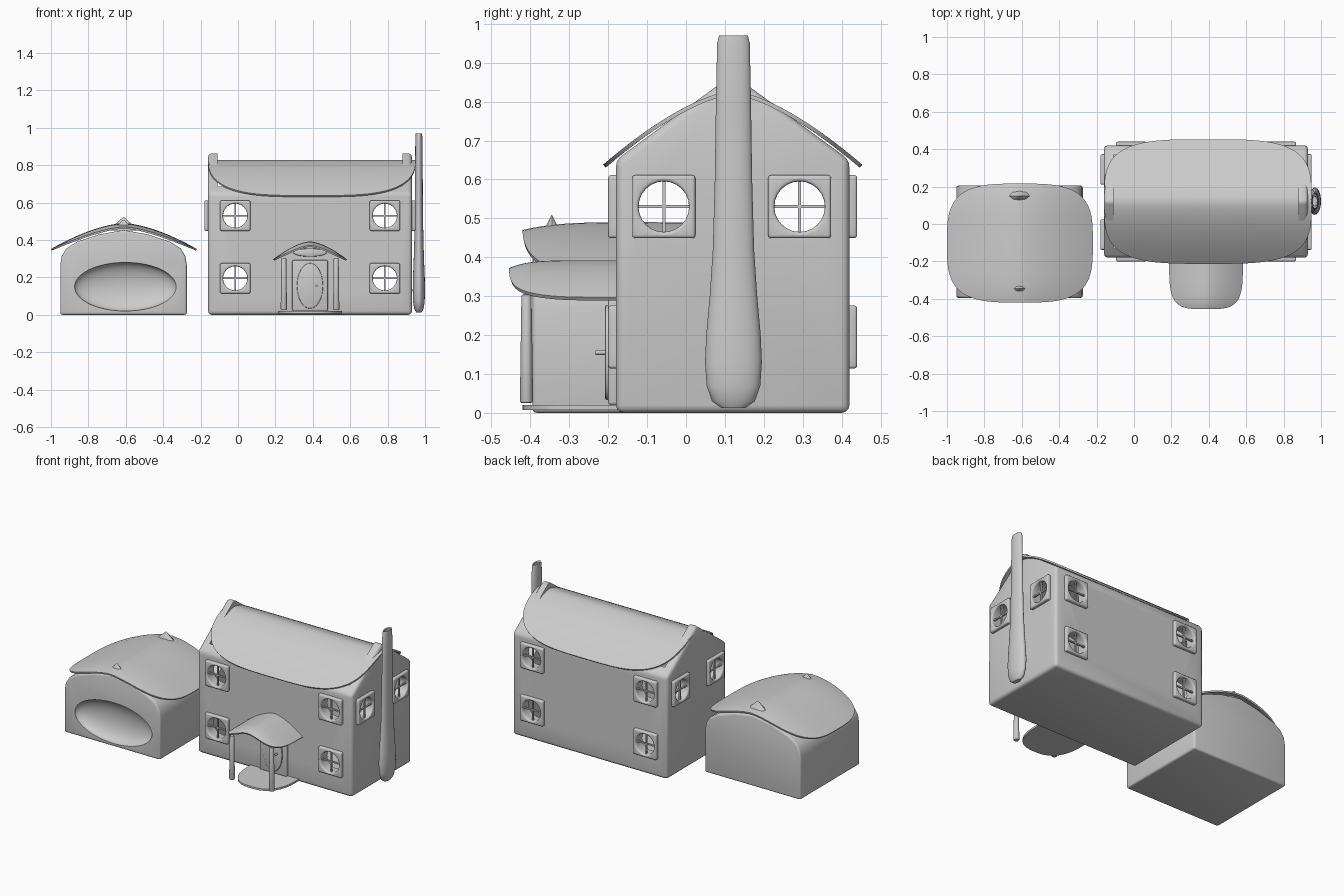
import bpy, bmesh, math
from mathutils import Matrix, Vector

cube = bpy.data.objects.get("Cube")
if cube:
    bpy.data.objects.remove(cube)

GREY = (0.6, 0.6, 0.6, 1)
mat = bpy.data.materials.new("plain_grey")
mat.use_nodes = True
mat.diffuse_color = GREY
for node in mat.node_tree.nodes:
    if node.type == 'BSDF_PRINCIPLED':
        node.inputs["Base Color"].default_value = GREY
        node.inputs["Roughness"].default_value = 0.8

parts = []


def add(name, bm, part=True):
    """Turn a bmesh into an object; parts get the material, cutters do not."""
    if part:
        bm.normal_update()
    me = bpy.data.meshes.new(name)
    bm.to_mesh(me)
    bm.free()
    ob = bpy.data.objects.new(name, me)
    bpy.context.collection.objects.link(ob)
    if part:
        me.materials.append(mat)
        parts.append(ob)
    else:
        ob.hide_render = True
    return ob


def bake(ob):
    """Apply every modifier on the object."""
    bpy.context.view_layer.update()
    dg = bpy.context.evaluated_depsgraph_get()
    me = bpy.data.meshes.new_from_object(ob.evaluated_get(dg))
    ob.modifiers.clear()
    ob.data = me


def bevel(ob, width, segments=3):
    m = ob.modifiers.new("round", 'BEVEL')
    m.width, m.segments, m.limit_method = width, segments, 'ANGLE'
    bake(ob)


def cut(ob, cutter):
    m = ob.modifiers.new("cut", 'BOOLEAN')
    m.operation, m.solver, m.object = 'DIFFERENCE', 'EXACT', cutter
    bake(ob)
    bpy.data.objects.remove(cutter)


def box_bm(lo, hi, bm=None):
    bm = bm or bmesh.new()
    lo, hi = Vector(lo), Vector(hi)
    bmesh.ops.create_cube(bm, size=1, matrix=Matrix.Translation((lo + hi) / 2)
                          @ Matrix.Diagonal((*(hi - lo), 1)))
    return bm


def cyl_bm(centre, r1, r2, depth, axis='Z', segs=24, scale=(1, 1, 1)):
    rot = {'Z': Matrix(), 'Y': Matrix.Rotation(math.pi / 2, 4, 'X'),
           'X': Matrix.Rotation(math.pi / 2, 4, 'Y')}[axis]
    bm = bmesh.new()
    bmesh.ops.create_cone(bm, cap_ends=True, segments=segs, radius1=r1, radius2=r2, depth=depth,
                          matrix=Matrix.Translation(centre) @ Matrix.Diagonal((*scale, 1)) @ rot)
    return bm


def prism_bm(profile, vec):
    """Extrude a closed outline along a vector."""
    bm = bmesh.new()
    face = bm.faces.new([bm.verts.new(p) for p in profile])
    ext = bmesh.ops.extrude_face_region(bm, geom=[face])
    bmesh.ops.translate(bm, vec=vec, verts=[g for g in ext["geom"] if isinstance(g, bmesh.types.BMVert)])
    bmesh.ops.recalc_face_normals(bm, faces=bm.faces)
    return bm


def shell(name, centre, half, power, height, thick=0.01, vmax=1.0, n=28):
    """Thin curved sheet with a rounded-rectangle outline."""
    bm = bmesh.new()
    rows = []
    for j in range(n + 1):
        row = []
        for i in range(n + 1):
            u, v = 2 * i / n - 1, -1 + (1 + vmax) * j / n
            norm = (abs(u) ** power + abs(v) ** power) ** (1 / power)
            k = max(abs(u), abs(v)) / norm if norm > 1e-6 else 1
            u, v = u * k, v * k
            row.append(bm.verts.new((centre[0] + half[0] * u, centre[1] + half[1] * v, height(u, v))))
        rows.append(row)
    for j in range(n):
        for i in range(n):
            bm.faces.new((rows[j][i], rows[j][i + 1], rows[j + 1][i + 1], rows[j + 1][i]))
    ob = add(name, bm)
    m = ob.modifiers.new("thickness", 'SOLIDIFY')
    m.thickness, m.offset = thick, -1
    bake(ob)
    return ob


# House walls: rounded gabled block, hollowed out
X0, X1, Y0, Y1, YC = -0.16, 0.93, -0.18, 0.42, 0.12
gable = [(Y0, 0), (Y1, 0), (Y1, 0.65), (YC, 0.87), (Y0, 0.65)]
house = add("house_walls", prism_bm([(X0, y, z) for y, z in gable], (X1 - X0, 0, 0)))
bevel(house, 0.02)
cut(house, add("room_cutter", box_bm((X0 + .05, Y0 + .05, .05), (X1 - .05, Y1 - .05, 1.2)), False))

# Window openings and frames
R = 0.065
FRONT_X, SIDE_Y, LOW, HIGH = (-0.015, 0.785), (-0.057, 0.292), 0.195, 0.53


def window(name, loc, turn):
    place = Matrix.Translation(loc) @ Matrix.Rotation(turn, 4, 'Z')
    bm = bmesh.new()
    n, half, rings = 24, 0.081, []
    for y, inner in ((-.02, False), (-.02, True), (.03, True), (.03, False)):
        ring = []
        for i in range(n):
            a = math.tau * i / n
            c, s = math.cos(a), math.sin(a)
            r = R if inner else half / max(abs(c), abs(s))
            ring.append(bm.verts.new((r * c, y, r * s)))
        rings.append(ring)
    for k in range(4):
        a, b = rings[k], rings[(k + 1) % 4]
        for i in range(n):
            j = (i + 1) % n
            bm.faces.new((a[i], a[j], b[j], b[i]))
    bmesh.ops.recalc_face_normals(bm, faces=bm.faces)
    bm.transform(place)
    bevel(add(name + "_frame", bm), 0.009)
    bars = box_bm((-R, -.006, -.004), (R, .004, .004))
    box_bm((-.004, -.005, -R), (.004, .005, R), bars)
    bars.transform(place)
    add(name + "_bars", bars)


for x in FRONT_X:
    for z in (LOW, HIGH):
        cut(house, add("hole", cyl_bm((x, YC, z), R, R, 1, 'Y'), False))
        window("front_window", (x, Y0, z), 0)
        window("back_window", (x, Y1, z), math.pi)
for y in SIDE_Y:
    cut(house, add("hole", cyl_bm((.385, y, HIGH), R, R, 1.5, 'X'), False))
    window("left_window", (X1, y, HIGH), math.pi / 2)
    window("right_window", (X0, y, HIGH), -math.pi / 2)

# House roof: soft saddle with rounded corners
shell("house_roof", (0.395, YC), (0.555, 0.333), 3.6, lambda u, v: 0.828 - 0.19 * abs(v) ** 1.5)

# Chimney: flattened column, wide at the foot, open at the top
outline = [(.012, .03), (.03, .055), (.07, .069), (.13, .073), (.2, .07), (.3, .061), (.42, .053),
           (.6, .048), (.8, .045), (.95, .042), (.97, .037), (.965, .027), (.7, .024)]
bm = bmesh.new()
prev = None
for z, r in outline:
    ring = [bm.verts.new((0.967 + .45 * r * math.cos(a), 0.122 + r * math.sin(a), z))
            for a in (math.tau * i / 24 for i in range(24))]
    if prev:
        for i in range(24):
            bm.faces.new((prev[i], prev[(i + 1) % 24], ring[(i + 1) % 24], ring[i]))
    else:
        bm.faces.new(ring[::-1])
    prev = ring
bm.faces.new(prev)
add("chimney", bm)

# Porch: curved canopy, floor, posts
PX = 0.385
shell("porch_roof", (PX, -.19), (.197, .265), 4,
      lambda u, v: .392 - .095 * abs(u) ** 1.6 - .02 * abs(v) ** 6, vmax=.1)
shell("porch_floor", (PX, -.19), (.17, .23), 2.6, lambda u, v: .02, .012, vmax=.1)
for side in (-1, 1):
    x = PX + side * .14
    bevel(add("porch_post", cyl_bm((x, -.41, .165), .017, .013, .28)), .006, 2)

# Front door: surround, oval leaf, knob and lens-shaped top light
bevel(add("door_surround", box_bm((PX - .095, -.2, .02), (PX + .095, -.17, .292))), .008)
bevel(add("door_leaf", cyl_bm((PX, -.19, .155), 1, 1, .036, 'Y', 32, (.07, 1, .122))), .005, 2)
bevel(add("door_top_light", cyl_bm((PX, -.185, .333), 1, 1, .03, 'Y', 32, (.09, 1, .022))), .005, 2)
add("door_knob", cyl_bm((PX + .035, -.215, .155), .006, .006, .035, 'Y', 12))

# Garage: block with rounded shoulders and a dished oval door
GX = -0.612
right_half = [(.338, 0), (.338, .27), (.33, .315), (.305, .355), (.25, .39), (.13, .43)]
profile = right_half + [(0, .453)] + [(-x, z) for x, z in reversed(right_half)]
garage = add("garage_walls", prism_bm([(GX + x, -.395, z) for x, z in profile], (0, .6, 0)))
bevel(garage, .012)
bm = bmesh.new()
bmesh.ops.create_uvsphere(bm, u_segments=40, v_segments=24, radius=1,
                          matrix=Matrix.Translation((GX + .01, -.395, .15)) @ Matrix.Diagonal((.272, .07, .13, 1)))
cut(garage, add("door_dish_cutter", bm, False))

# Garage roof: shallow dome with two small pointed ridge tips
shell("garage_roof", (-.61, -.102), (.39, .318), 3.4,
      lambda u, v: .49 - .138 * abs(u) ** 1.6 - .02 * abs(v) ** 4)
for y, radius, top in ((-.345, .05, .508), (.15, .07, .522)):
    bm = cyl_bm((GX, y, (.45 + top) / 2), radius, .002, top - .45, segs=8, scale=(1.2, .6, 1))
    add("garage_ridge_tip", bm)

# Smooth shading with crisp edges
bpy.ops.object.select_all(action='DESELECT')
for ob in parts:
    ob.select_set(True)
bpy.context.view_layer.objects.active = house
bpy.ops.object.shade_smooth_by_angle(angle=math.radians(35))
